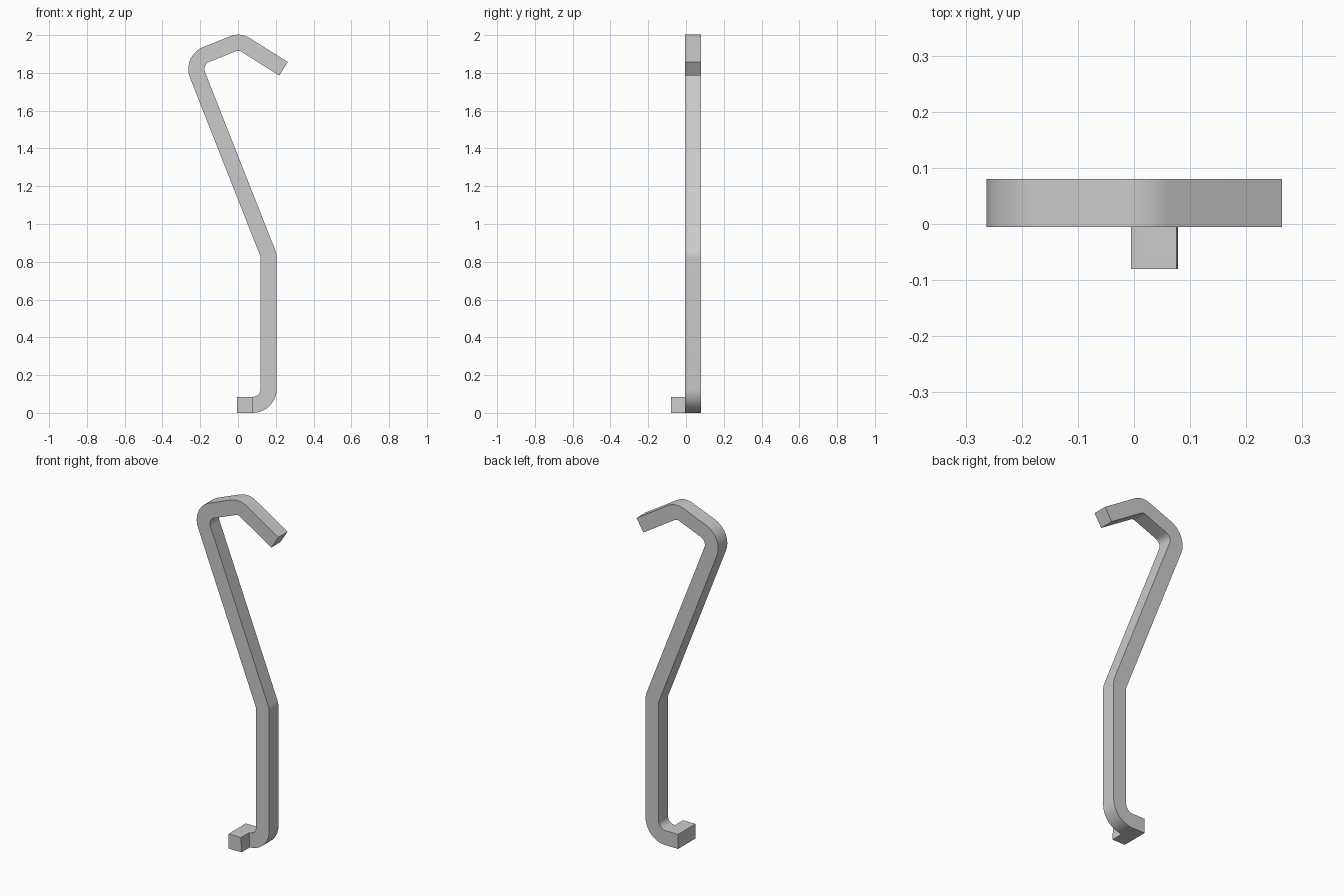
import bpy, bmesh, math
from mathutils import Vector

HALF = 0.0425          # half thickness of the square bar
Y_FRONT, Y_BACK, TAB_DEPTH = -0.005, 0.08, 0.075

# Remove the default object
cube = bpy.data.objects.get("Cube")
if cube:
    bpy.data.objects.remove(cube, do_unlink=True)

# Plain grey metal
metal = bpy.data.materials.new("grey metal")
metal.use_nodes = True
grey = (0.6, 0.6, 0.6, 1)
metal.diffuse_color = grey
metal.node_tree.nodes["Principled BSDF"].inputs["Base Color"].default_value = grey


def round_corner(before, corner, after, radius, steps=10):
    """Points of an arc tangent to both legs of a corner."""
    a, b = (before - corner).normalized(), (after - corner).normalized()
    half_angle = a.angle(b) / 2
    centre = corner + (a + b).normalized() * radius / math.sin(half_angle)
    tangent = radius / math.tan(half_angle)
    start = (corner + a * tangent - centre).normalized()
    end = (corner + b * tangent - centre).normalized()
    return [centre + start.slerp(end, i / steps) * radius for i in range(steps + 1)]


def point(x, z):
    return Vector((x, 0, z))


# Centre line: corners with their bend radius
foot_end = point(-0.005, HALF)
foot_inner = point(0.077, HALF)
tip = point(0.241, 1.822)
bends = [(point(0.1625, HALF), 0.0855), (point(0.1625, 0.833), 0.065),
         (point(-0.245, 1.867), 0.083), (point(0.008, 1.968), 0.07)]
stops = [foot_end] + [corner for corner, radius in bends] + [tip]
path = [foot_end, foot_inner]
for i, (corner, radius) in enumerate(bends):
    arc = round_corner(stops[i], corner, stops[i + 2], radius)
    path += [p for p in arc if (p - path[-1]).length > 0.001]
path.append(tip)

# Sweep the square section along the centre line
bm = bmesh.new()
rings = []
for i, p in enumerate(path):
    into = (p - path[max(i - 1, 0)]).normalized()
    out = (path[min(i + 1, len(path) - 1)] - p).normalized()
    along = (into + out).normalized()
    leg = out if out.length else into
    side = Vector((-along.z, 0, along.x)) * HALF / along.dot(leg)
    rings.append([bm.verts.new(p + side * s + Vector((0, y, 0)))
                  for s, y in ((-1, Y_FRONT), (1, Y_FRONT), (1, Y_BACK), (-1, Y_BACK))])
for a, b in zip(rings, rings[1:]):
    for k in range(4):
        n = (k + 1) % 4
        bm.faces.new((a[k], a[n], b[n], b[k]))
bm.faces.new(rings[0])
bm.faces.new(rings[-1])

# Foot tab: pull the front face of the foot forward
front = next(f for f in rings[0][0].link_faces
             if all(v in rings[0][:2] + rings[1][:2] for v in f.verts))
tab = bmesh.ops.extrude_discrete_faces(bm, faces=[front])["faces"][0]
bmesh.ops.translate(bm, verts=tab.verts, vec=(0, -TAB_DEPTH, 0))
bmesh.ops.recalc_face_normals(bm, faces=bm.faces)

mesh = bpy.data.meshes.new("bent_hook_bar")
bm.to_mesh(mesh)
bm.free()
mesh.materials.append(metal)
bar = bpy.data.objects.new("bent_hook_bar", mesh)
bpy.context.collection.objects.link(bar)

# Smooth the bends, keep the bar edges sharp
bpy.ops.object.select_all(action="DESELECT")
bar.select_set(True)
bpy.context.view_layer.objects.active = bar
bpy.ops.object.shade_smooth_by_angle(angle=math.radians(30))
